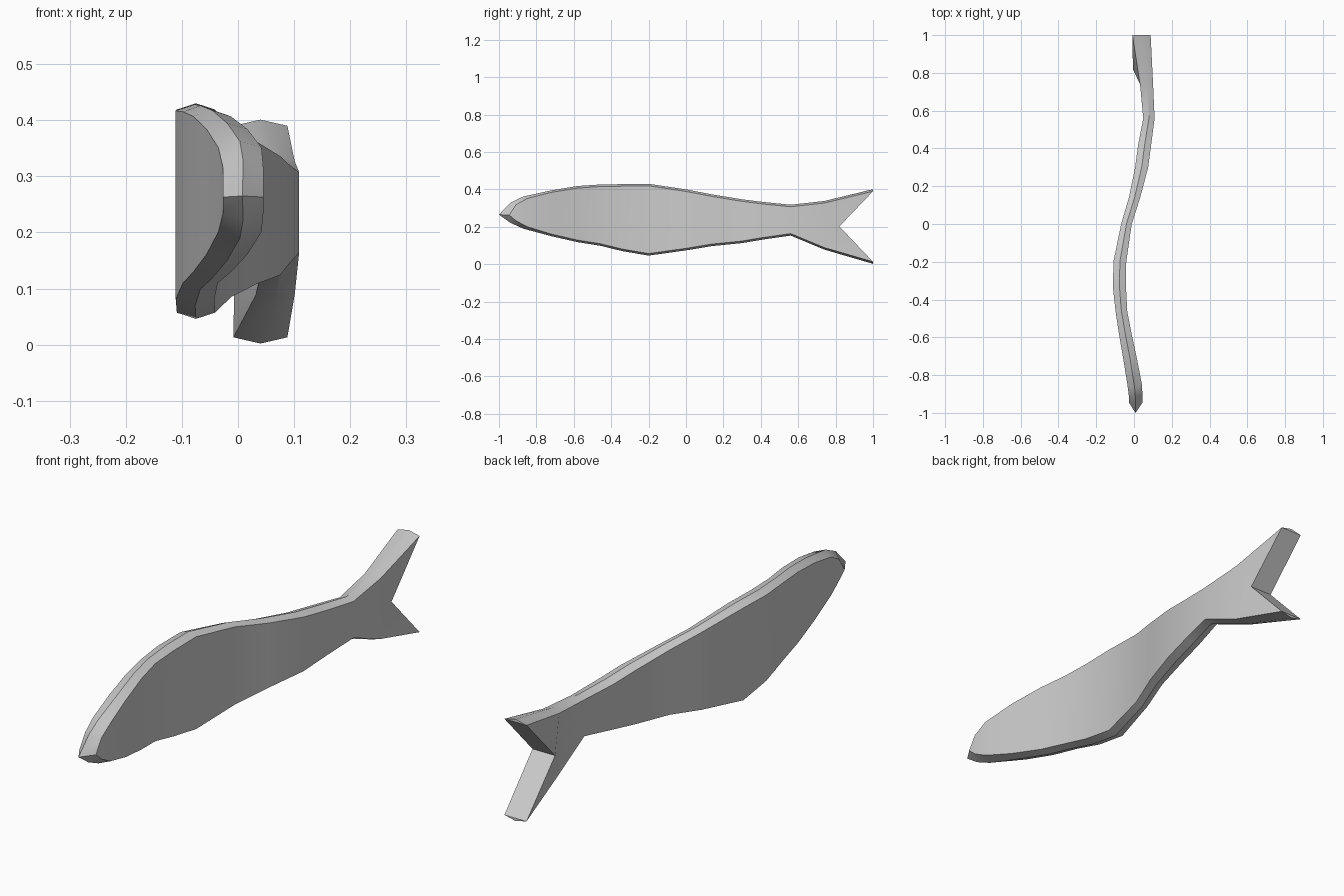
import bpy, bmesh, math

if "Cube" in bpy.data.objects:
    bpy.data.objects.remove(bpy.data.objects["Cube"])

# Body stations: y, top z, bottom z, left x, right x, setback of the flank rims
STATIONS = [
    (-0.94, 0.328, 0.222, -0.027, 0.045, 0.03),
    (-0.87, 0.362, 0.190, -0.035, 0.042, 0.02),
    (-0.72, 0.395, 0.150, -0.056, 0.017, 0.0),
    (-0.58, 0.418, 0.118, -0.080, -0.013, 0.0),
    (-0.46, 0.426, 0.099, -0.098, -0.036, 0.0),
    (-0.34, 0.428, 0.070, -0.111, -0.042, 0.0),
    (-0.20, 0.430, 0.046, -0.109, -0.041, 0.0),
    (0.00, 0.400, 0.074, -0.068, -0.012, 0.0),
    (0.14, 0.373, 0.097, -0.027, 0.033, 0.0),
    (0.30, 0.347, 0.113, 0.006, 0.075, 0.0),
    (0.42, 0.332, 0.133, 0.022, 0.091, 0.0),
    (0.56, 0.318, 0.153, 0.049, 0.109, 0.0),
    (0.74, 0.338, 0.078, 0.032, 0.101, 0.0),
    (1.00, 0.401, 0.002, -0.008, 0.088, 0.0),
]
RIM = 0.011  # how far the central ridge stands above the flank edges

bm = bmesh.new()


def rim(y, z, xl, xr, sign, setback):
    """Left edge, raised middle ridge and right edge of the outline."""
    side_z = z - sign * RIM
    return [bm.verts.new(p) for p in (
        (xl, y + setback, side_z),
        ((xl + xr) / 2, y, z),
        (xr, y + setback, side_z))]


def strip(a, b):
    for i in range(len(a) - 1):
        bm.faces.new((a[i], a[i + 1], b[i + 1], b[i]))


tops = [rim(y, t, l, r, 1, d) for y, t, b, l, r, d in STATIONS]
bottoms = [rim(y, b, l, r, -1, d) for y, t, b, l, r, d in STATIONS]

# Back and belly rims, flat flanks
for k in range(len(STATIONS) - 1):
    strip(tops[k], tops[k + 1])
    strip(bottoms[k + 1], bottoms[k])
    if k < len(STATIONS) - 2:
        for s in (0, 2):
            bm.faces.new((tops[k][s], tops[k + 1][s],
                          bottoms[k + 1][s], bottoms[k][s]))

# Pointed nose
nose = [bm.verts.new(p) for p in ((-0.027, -0.945, 0.263),
                                  (0.008, -1.0, 0.265),
                                  (0.045, -0.945, 0.263))]
strip(nose, tops[0])
strip(bottoms[0], nose)
for s in (0, 2):
    bm.faces.new((nose[s], tops[0][s], bottoms[0][s]))

# Forked tail
notch = {0: bm.verts.new((-0.006, 0.82, 0.202)),
         2: bm.verts.new((0.092, 0.82, 0.202))}
for s in (0, 2):
    bm.faces.new((tops[-2][s], tops[-1][s], notch[s]))
    bm.faces.new((tops[-2][s], notch[s], bottoms[-2][s]))
    bm.faces.new((notch[s], bottoms[-1][s], bottoms[-2][s]))
for tip in (tops[-1], bottoms[-1]):
    bm.faces.new((notch[0], tip[0], tip[2], notch[2]))
    bm.faces.new(tip)

bmesh.ops.recalc_face_normals(bm, faces=bm.faces)
mesh = bpy.data.meshes.new("fish_body")
bm.to_mesh(mesh)
bm.free()

fish = bpy.data.objects.new("fish_body", mesh)
bpy.context.collection.objects.link(fish)
grey = bpy.data.materials.new("plain_grey")
grey.diffuse_color = (0.6, 0.6, 0.6, 1)
grey.use_nodes = True
grey.node_tree.nodes["Principled BSDF"].inputs["Base Color"].default_value = grey.diffuse_color
mesh.materials.append(grey)

bpy.context.view_layer.objects.active = fish
fish.select_set(True)
bpy.ops.object.shade_smooth_by_angle(angle=math.radians(30))
